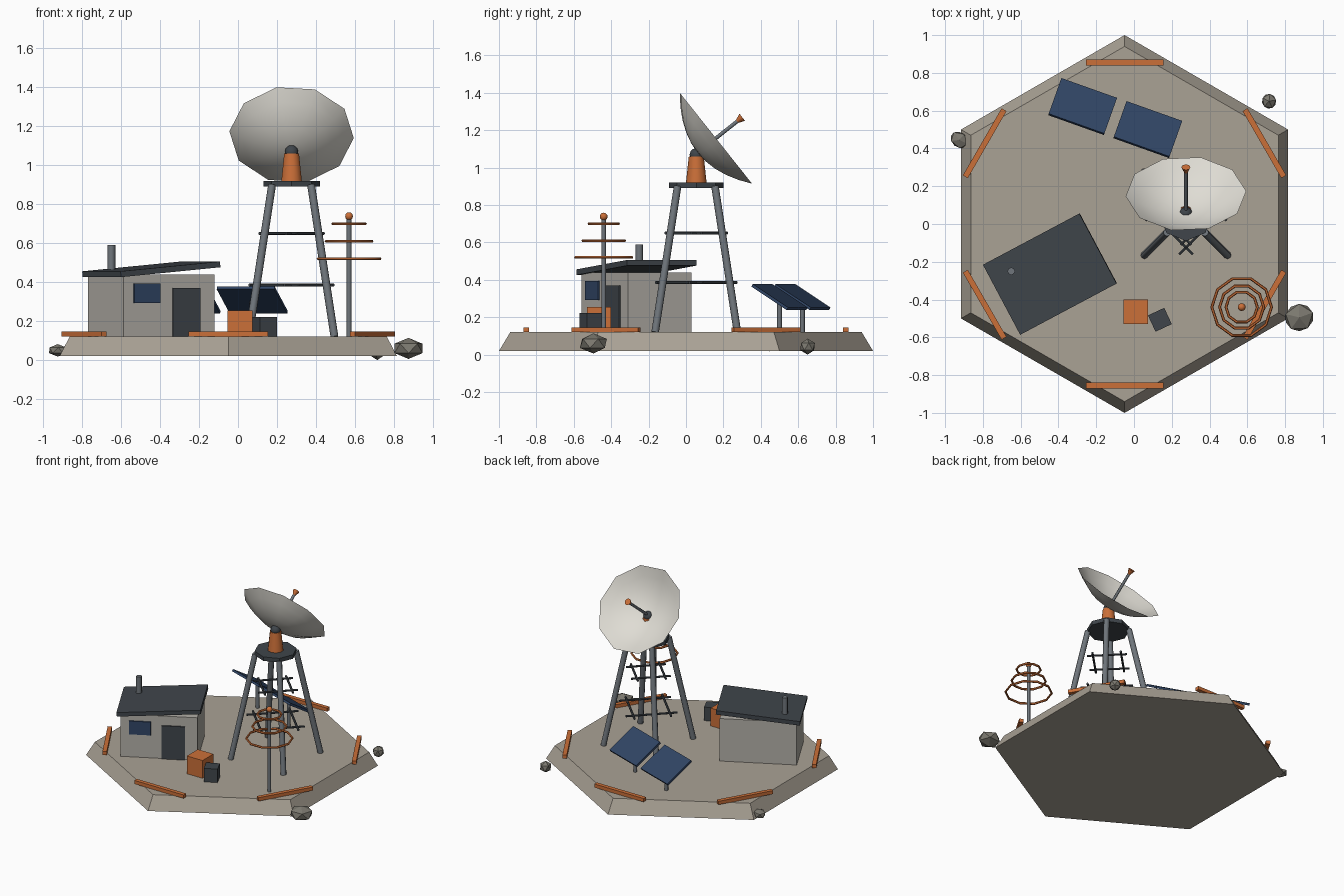
import bpy, bmesh
from math import sin, cos, pi, radians, sqrt
from mathutils import Vector, Matrix

if "Cube" in bpy.data.objects:
    bpy.data.objects.remove(bpy.data.objects["Cube"])

def mat(name, *rgb):
    m = bpy.data.materials.new(name)
    m.diffuse_color = (*rgb, 1)
    m.use_nodes = True
    m.node_tree.nodes["Principled BSDF"].inputs["Base Color"].default_value = m.diffuse_color
    return m

ORANGE = mat("orange_paint", .60, .16, .04)
DARK = mat("dark_metal", .05, .06, .07)
STEEL = mat("steel", .16, .18, .20)
STONE = mat("stone", .40, .36, .30)
WALL = mat("plaster", .45, .43, .39)
NAVY = mat("solar_blue", .03, .06, .13)
WHITE = mat("dish_white", .74, .72, .66)
ROCK = mat("rock", .20, .19, .16)

def finish(name, m, smooth=False):
    o = bpy.context.object
    o.name = name
    o.data.materials.append(m)
    if smooth:
        bpy.ops.object.shade_smooth_by_angle(angle=radians(50))
    return o

def box(name, loc, size, m, rot=(0, 0, 0)):
    bpy.ops.mesh.primitive_cube_add(size=1, location=loc, rotation=[radians(a) for a in rot])
    bpy.context.object.scale = size
    return finish(name, m)

def rod(name, a, b, r1, m, r2=None, sides=8, smooth=True):
    a, b = Vector(a), Vector(b)
    d = b - a
    bpy.ops.mesh.primitive_cone_add(vertices=sides, radius1=r1, radius2=r1 if r2 is None else r2,
                                    depth=d.length, location=(a + b) / 2)
    if d.x or d.y:
        bpy.context.object.rotation_euler = d.to_track_quat('Z', 'Y').to_euler()
    return finish(name, m, smooth)

def ball(name, loc, r, m):
    bpy.ops.mesh.primitive_uv_sphere_add(segments=10, ring_count=6, radius=r, location=loc)
    return finish(name, m, True)

# Hexagonal ground slab and its edge barriers
CX = -.05
rod("base_slab", (CX, 0, .02), (CX, 0, .12), 1, STONE, .94, sides=6, smooth=False)
for k in range(6):
    a = radians(30 + 60 * k)
    box(f"barrier_{k+1}", (CX + .855 * cos(a), .855 * sin(a), .133), (.03, .41, .026),
        ORANGE, (0, 0, 30 + 60 * k))

# Hut, placed in its own rotated frame
HUT, YAW = Vector((-.445, -.265, 0)), 28
def hut(x, y, z):
    return HUT + Matrix.Rotation(radians(YAW), 3, 'Z') @ Vector((x, y, z))
box("hut_walls", hut(0, 0, .28), (.53, .386, .32), WALL, (0, 0, YAW))
box("hut_roof", hut(0, 0, .466), (.58, .42, .03), DARK, (0, -5, YAW))
box("hut_door", hut(.10, -.194, .245), (.16, .016, .25), DARK, (0, 0, YAW))
box("hut_window", hut(-.13, -.194, .343), (.15, .016, .10), NAVY, (0, 0, YAW))
rod("chimney", (-.65, -.25, .44), (-.65, -.25, .59), .02, STEEL)

# Crates
box("large_crate", (.01, -.465, .187), (.13, .13, .134), ORANGE)
box("small_crate", (.137, -.507, .171), (.095, .095, .102), DARK, (0, 0, 25))

# Dish tower: four splayed legs, platform, two levels of diagonal braces
TX, TY = .275, .055
for i, (sx, sy) in enumerate([(-1, -1), (1, -1), (1, 1), (-1, 1)]):
    rod(f"tower_leg_{i+1}", (TX + .22 * sx, TY + .22 * sy, .12),
        (TX + .1 * sx, TY + .1 * sy, .9), .02, STEEL)
for lvl, (z, off) in enumerate([(.385, .179), (.65, .137)]):
    for k in range(4):
        a = radians(45 + 90 * k)
        n, t = Vector((cos(a), sin(a), 0)), Vector((-sin(a), cos(a), 0))
        c = Vector((TX, TY, z)) + n * off / sqrt(2)
        rod(f"tower_brace_{lvl+1}_{k+1}", c - t * off, c + t * off, .008, DARK, sides=6)
rod("tower_platform", (TX, TY, .89), (TX, TY, .92), .145, DARK, smooth=False)
rod("dish_pedestal", (TX, TY, .92), (TX, TY, 1.06), .055, ORANGE, .04, sides=10)
ball("dish_pivot", (TX, TY, 1.068), .036, DARK)

# Dish: ten-sided paraboloid facing up and back
R, DEPTH, SIDES, RINGS = .32, .125, 10, 5
axis = Vector((0, .78, .62)).normalized()
up = Vector((0, -axis.z, axis.y))
apex = Vector((TX, .16, 1.157)) - axis * DEPTH
bm = bmesh.new()
centre = bm.verts.new(apex)
prev = None
for r in range(1, RINGS + 1):
    f = r / RINGS
    ring = []
    for k in range(SIDES):
        a = radians(-4) + 2 * pi * k / SIDES
        ring.append(bm.verts.new(apex + Vector((1, 0, 0)) * R * f * cos(a)
                                 + up * R * f * sin(a) + axis * DEPTH * f * f))
    for k in range(SIDES):
        j = (k + 1) % SIDES
        if prev:
            bm.faces.new((prev[k], prev[j], ring[j], ring[k]))
        else:
            bm.faces.new((centre, ring[j], ring[k]))
    prev = ring
bmesh.ops.recalc_face_normals(bm, faces=bm.faces)
me = bpy.data.meshes.new("dish")
bm.to_mesh(me)
bm.free()
dish = bpy.data.objects.new("dish", me)
bpy.context.collection.objects.link(dish)
me.materials.append(WHITE)
me.polygons.foreach_set("use_smooth", [True] * len(me.polygons))
rod("feed_strut", apex, apex + axis * .28, .01, STEEL)
rod("feed_horn", apex + axis * .27, apex + axis * .305, .01, ORANGE, .024)

# Ring aerial
AX, AY = .57, -.44
rod("aerial_pole", (AX, AY, .12), (AX, AY, .735), .012, STEEL)
ball("aerial_tip", (AX, AY, .738), .021, ORANGE)
for i, (z, r) in enumerate([(.52, .158), (.61, .117), (.70, .083)]):
    bpy.ops.mesh.primitive_torus_add(major_segments=10, minor_segments=6, major_radius=r,
                                     minor_radius=.008, location=(AX, AY, z))
    finish(f"aerial_ring_{i+1}", ORANGE, True)

# Solar panels on posts
for i, (x, y) in enumerate([(-.272, .622), (.073, .5)]):
    box(f"solar_panel_{i+1}", (x, y, .308), (.313, .236, .016), NAVY, (-32, 0, -19.6))
    rod(f"solar_post_{i+1}", (x, y, .12), (x, y, .305), .013, STEEL)

# Loose rocks around the slab
for i, (loc, s, yaw) in enumerate([((.875, -.495, .06), (.085, .08, .054), 20),
                                   ((-.925, .445, .05), (.044, .056, .032), 50),
                                   ((.715, .65, .043), (.042, .044, .043), 10)]):
    bpy.ops.mesh.primitive_ico_sphere_add(subdivisions=1, radius=1, location=loc,
                                          rotation=(0, 0, radians(yaw)))
    bpy.context.object.scale = s
    finish(f"rock_{i+1}", ROCK)
